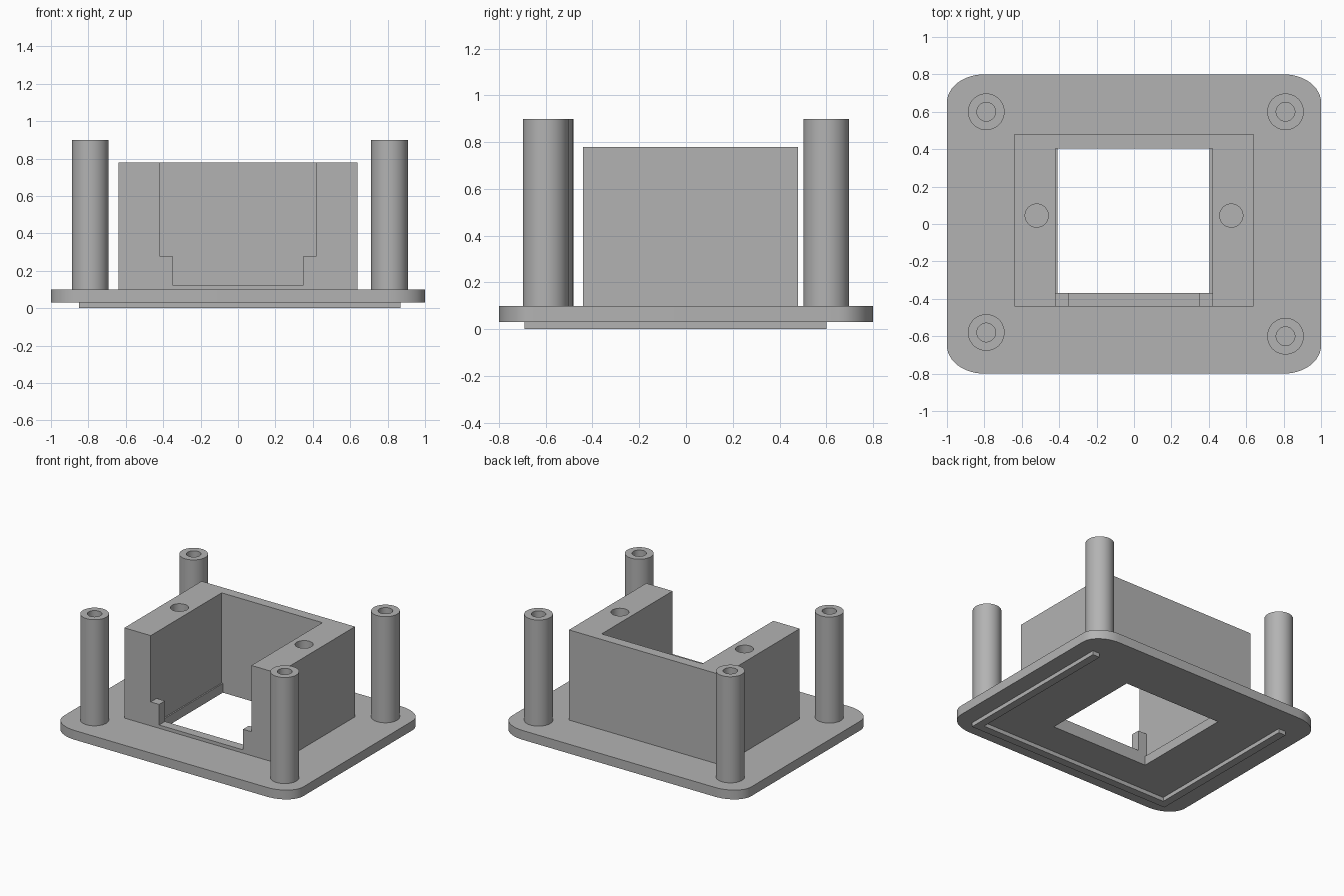
import bpy, bmesh, math

cube = bpy.data.objects.get("Cube")
if cube:
    bpy.data.objects.remove(cube, do_unlink=True)

GREY = (0.45, 0.45, 0.45, 1)
grey = bpy.data.materials.new("plain_grey")
grey.use_nodes = True
grey.diffuse_color = GREY
grey.node_tree.nodes["Principled BSDF"].inputs["Base Color"].default_value = GREY


def rect(x0, x1, y0, y1):
    return [(x0, y0), (x1, y0), (x1, y1), (x0, y1)]


def circle(x, y, r, n=40):
    return [(x + r * math.cos(math.tau * i / n), y + r * math.sin(math.tau * i / n))
            for i in range(n)]


def rounded_rect(hx, hy, rx, ry, steps=12):
    """Rectangle with elliptical corners."""
    points = []
    for k, (sx, sy) in enumerate([(1, 1), (-1, 1), (-1, -1), (1, -1)]):
        for i in range(steps + 1):
            a = (k + i / steps) * math.pi / 2
            points.append((sx * (hx - rx) + rx * math.cos(a),
                           sy * (hy - ry) + ry * math.sin(a)))
    return points


def prism(name, outline, z0, z1, holes=()):
    """Closed upright extrusion of an outline with optional holes."""
    bm = bmesh.new()
    rims = ([], [])
    for loop in [outline, *holes]:
        low = [bm.verts.new((x, y, z0)) for x, y in loop]
        high = [bm.verts.new((x, y, z1)) for x, y in loop]
        n = len(loop)
        for i in range(n):
            j = (i + 1) % n
            bm.faces.new((low[i], low[j], high[j], high[i]))
            rims[0].append(bm.edges.get((low[i], low[j])))
            rims[1].append(bm.edges.get((high[i], high[j])))
    for edges, up in zip(rims, (-1, 1)):
        bmesh.ops.triangle_fill(bm, edges=edges, use_beauty=True, normal=(0, 0, up))
    bmesh.ops.recalc_face_normals(bm, faces=bm.faces[:])
    mesh = bpy.data.meshes.new(name)
    bm.to_mesh(mesh)
    bm.free()
    mesh.materials.append(grey)
    obj = bpy.data.objects.new(name, mesh)
    bpy.context.collection.objects.link(obj)
    bpy.ops.object.select_all(action="DESELECT")
    obj.select_set(True)
    bpy.context.view_layer.objects.active = obj
    bpy.ops.object.shade_smooth_by_angle(angle=math.radians(30))
    return obj


PLATE_LOW, PLATE_TOP = 0.03, 0.10
FRONT, INNER_FRONT, INNER_BACK, BACK = -0.44, -0.37, 0.405, 0.48
HALF, INNER = 0.64, 0.42

# Base plate with its window
prism("base_plate", rounded_rect(1, 0.8, 0.2, 0.15), PLATE_LOW, PLATE_TOP,
      [rect(-0.41, 0.405, INNER_FRONT, INNER_BACK)])

# Three-sided housing with a screw hole in each arm
prism("housing_walls",
      [(-HALF, FRONT), (-INNER, FRONT), (-INNER, INNER_BACK), (INNER, INNER_BACK),
       (INNER, FRONT), (HALF, FRONT), (HALF, BACK), (-HALF, BACK)],
      PLATE_TOP, 0.78, [circle(s * 0.52, 0.045, 0.062) for s in (-1, 1)])

# Low sill and corner tabs across the open front
prism("front_sill", rect(-INNER, INNER, FRONT, INNER_FRONT), PLATE_TOP, 0.125)
for side, s in (("right", -1), ("left", 1)):
    x0, x1 = sorted((s * 0.35, s * INNER))
    prism(side + "_front_tab", rect(x0, x1, FRONT, INNER_FRONT), 0.125, 0.28)

# Hollow corner posts
posts = {"right_back": (-0.79, 0.6), "left_back": (0.81, 0.6),
         "right_front": (-0.79, -0.58), "left_front": (0.81, -0.6)}
for corner, (x, y) in posts.items():
    prism(corner + "_post", circle(x, y, 0.098), PLATE_TOP, 0.9, [circle(x, y, 0.05)])

# Three-sided rim under the plate
RIM = 0.06
x0, x1, y0, y1 = -0.85, 0.87, -0.69, 0.6
prism("underside_rim",
      [(x0, y0), (x1, y0), (x1, y1), (x1 - RIM, y1), (x1 - RIM, y0 + RIM),
       (x0 + RIM, y0 + RIM), (x0 + RIM, y1), (x0, y1)], 0, PLATE_LOW)
